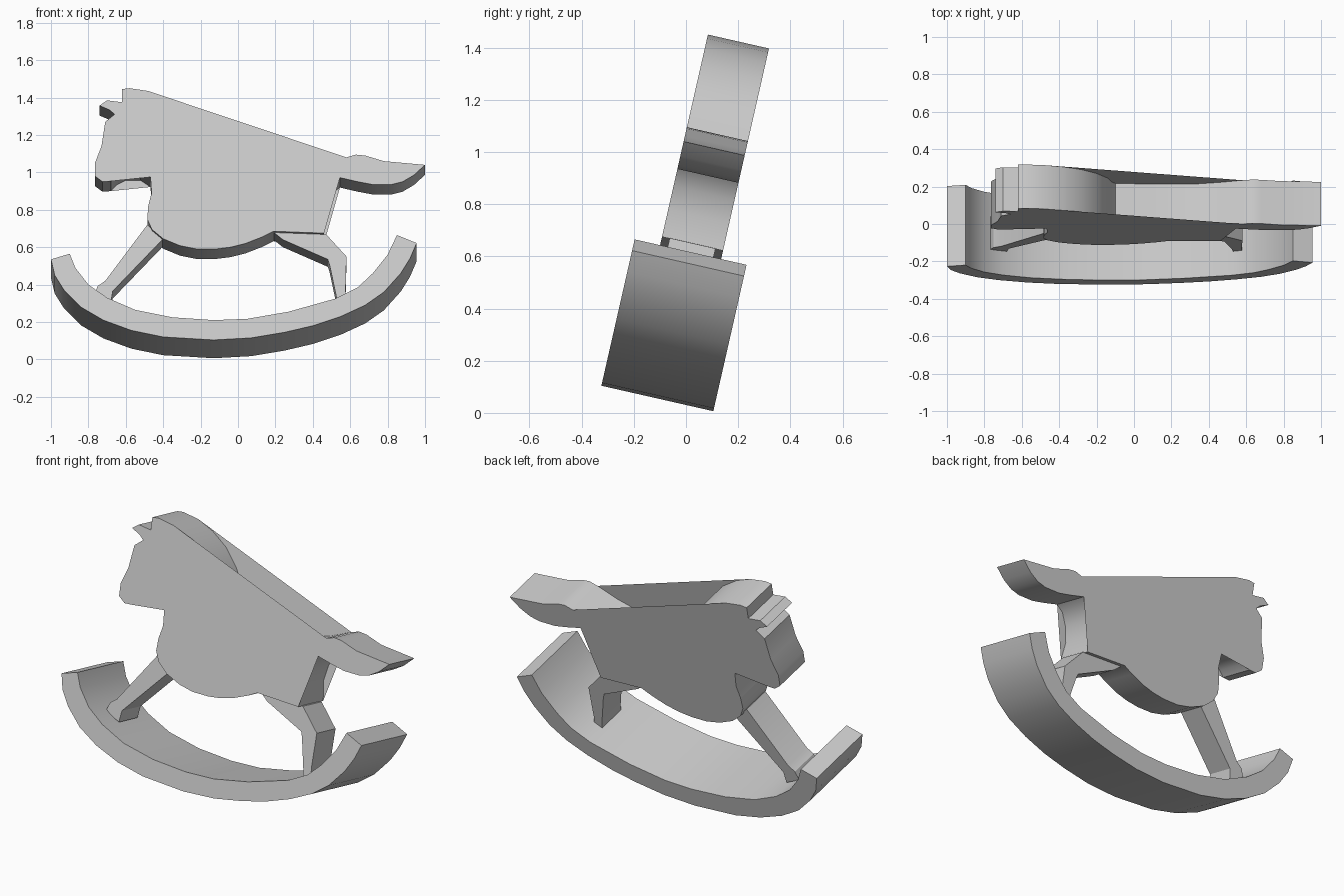
import bpy, bmesh
from math import radians, sin, cos

# The whole toy leans backwards about the x axis
A = radians(12.8)
Y0, Z0 = -0.11, 0.0545


def slab(name, chunks, half):
    """Extrude an outline (x, z of its front edge) along the leaning depth axis.
    chunks: (points, in_cap); points not in the cap form hollows between flat side sheets."""
    bm = bmesh.new()
    rings = {-half: [], half: []}
    caps = {-half: [], half: []}
    for pts, in_cap in chunks:
        for x, z in pts:
            v = (z - Z0 - half * sin(A)) / cos(A)
            for w in (-half, half):
                vert = bm.verts.new((x, Y0 + w * cos(A) + v * sin(A),
                                     Z0 - w * sin(A) + v * cos(A)))
                rings[w].append(vert)
                if in_cap:
                    caps[w].append(vert)
    f, b = rings[-half], rings[half]
    n = len(f)
    for i in range(n):
        j = (i + 1) % n
        bm.faces.new((f[i], f[j], b[j], b[i]))
    bm.faces.new(caps[-half][::-1])
    bm.faces.new(caps[half])
    bmesh.ops.recalc_face_normals(bm, faces=bm.faces)
    me = bpy.data.meshes.new(name)
    bm.to_mesh(me)
    bm.free()
    ob = bpy.data.objects.new(name, me)
    bpy.context.collection.objects.link(ob)
    bpy.ops.object.select_all(action='DESELECT')
    ob.select_set(True)
    bpy.context.view_layer.objects.active = ob
    bpy.ops.object.shade_smooth_by_angle(angle=radians(30))
    return ob


# Horse body: head top, saddle hollow, tail, rump hollow, belly, jaw hollow, face
slab("horse_body", [
    ([(-.62, 1.445), (-.58, 1.45), (-.48, 1.435)], True),
    ([(-.38, 1.395), (-.28, 1.33), (-.2, 1.24), (-.14, 1.13), (-.12, 1.04),
      (-.1, 1.005), (.1, .99), (.34, .995), (.46, 1.03)], False),
    ([(.58, 1.08), (.63, 1.095), (.68, 1.09), (.78, 1.06), (1.0, 1.04),
      (.94, .985), (.88, .95), (.82, .935), (.72, .935), (.64, .95), (.545, .972)], True),
    ([(.5, .94), (.465, .87), (.445, .78)], False),
    ([(.46, .675), (.19, .685), (.13, .655), (.04, .62), (-.04, .6), (-.12, .59),
      (-.22, .59), (-.31, .608), (-.4, .645), (-.46, .695), (-.485, .75),
      (-.48, .82), (-.462, .89), (-.468, .975)], True),
    ([(-.52, 1.01), (-.6, 1.01), (-.65, .985)], False),
    ([(-.68, .953), (-.725, .95), (-.765, .98), (-.765, 1.05), (-.73, 1.14),
      (-.71, 1.27), (-.66, 1.31), (-.685, 1.333), (-.74, 1.357), (-.7, 1.385),
      (-.62, 1.375)], True),
], 0.12)

# Curved rocker
slab("rocker", [([
    (-.90, .565), (-.87, .49), (-.8, .4), (-.7, .33), (-.55, .265), (-.35, .225),
    (-.13, .21), (.05, .217), (.27, .255), (.52, .325), (.64, .385), (.72, .46),
    (.8, .56), (.85, .665), (.955, .622), (.92, .54), (.87, .46), (.78, .36),
    (.68, .29), (.55, .23), (.4, .18), (.25, .145), (.07, .115), (-.13, .104),
    (-.4, .12), (-.57, .155), (-.72, .21), (-.84, .28), (-.93, .37), (-.98, .45),
    (-1.0, .535)], True)], 0.22)

# Legs, narrower than the body
slab("front_leg", [([
    (-.485, .72), (-.4, .645), (-.67, .365), (-.68, .3), (-.77, .345),
    (-.75, .392), (-.71, .42)], True)], 0.09)
slab("hind_leg", [([
    (.19, .68), (.47, .67), (.58, .55), (.575, .36), (.58, .31), (.53, .3),
    (.525, .34), (.49, .505), (.48, .535), (.24, .64)], True)], 0.09)
